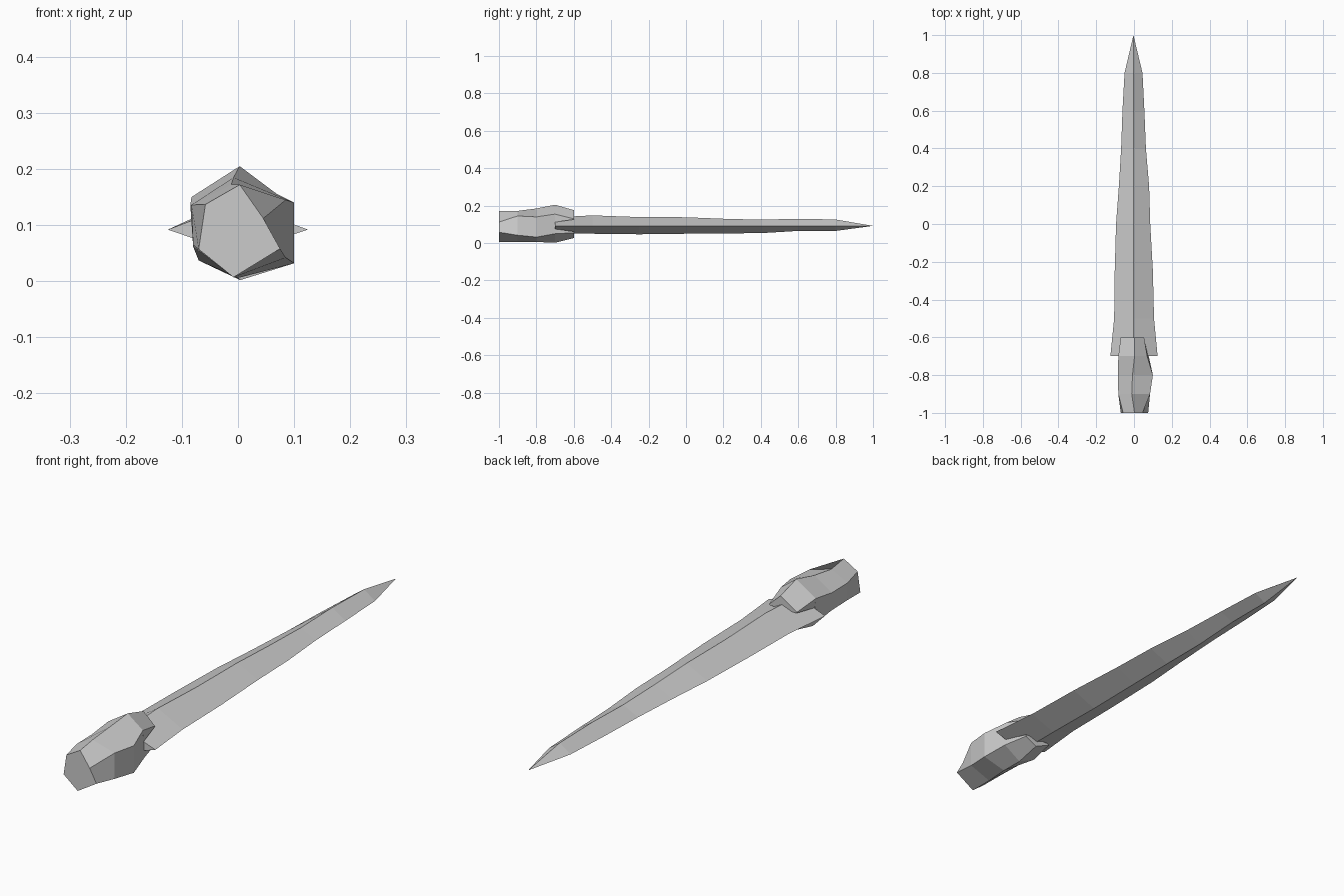
import bpy, bmesh

steel = bpy.data.materials.new("light_grey")
steel.diffuse_color = (0.6, 0.6, 0.6, 1)


def loft(bm, sections):
    """Skin closed rings of (x, y, z) points and cap both ends."""
    rings = [[bm.verts.new(p) for p in s] for s in sections]
    n = len(rings[0])
    for a, b in zip(rings, rings[1:]):
        for i in range(n):
            j = (i + 1) % n
            bm.faces.new((a[i], a[j], b[j], b[i]))
    bm.faces.new(rings[0])
    bm.faces.new(rings[-1])


def finish(bm, name):
    bmesh.ops.remove_doubles(bm, verts=bm.verts, dist=1e-5)
    bmesh.ops.recalc_face_normals(bm, faces=bm.faces)
    mesh = bpy.data.meshes.new(name)
    bm.to_mesh(mesh)
    bm.free()
    mesh.materials.append(steel)
    bpy.context.collection.objects.link(bpy.data.objects.new(name, mesh))


# Blade: diamond sections (y, left x, right x, top z, bottom z) ending in a point
EDGE_Z = 0.092
blade = [
    (-0.70, -0.125, 0.125, 0.138, 0.050),
    (-0.50, -0.105, 0.106, 0.148, 0.050),
    (-0.25, -0.102, 0.100, 0.139, 0.047),
    (0.00, -0.095, 0.086, 0.138, 0.050),
    (0.20, -0.080, 0.080, 0.130, 0.052),
    (0.40, -0.068, 0.063, 0.125, 0.053),
    (0.60, -0.061, 0.055, 0.130, 0.065),
    (0.80, -0.050, 0.045, 0.126, 0.065),
]
bm = bmesh.new()
rings = [[bm.verts.new(p) for p in ((l, y, EDGE_Z), (-0.003, y, t), (r, y, EDGE_Z), (-0.003, y, b))]
         for y, l, r, t, b in blade]
tip = bm.verts.new((-0.003, 1.0, EDGE_Z))
for i in range(4):
    j = (i + 1) % 4
    for a, b in zip(rings, rings[1:]):
        bm.faces.new((a[i], a[j], b[j], b[i]))
    bm.faces.new((rings[-1][i], rings[-1][j], tip))
bm.faces.new(rings[0])
finish(bm, "blade")

# Handle: irregular six-sided grip, points from the top going round to the right
grip = {
    -1.0: [(0.003, 0.172), (0.045, 0.112), (0.075, 0.058), (-0.008, 0.007), (-0.070, 0.057), (-0.058, 0.137)],
    -0.9: [(-0.012, 0.172), (0.085, 0.145), (0.085, 0.042), (-0.008, 0.007), (-0.080, 0.065), (-0.083, 0.136)],
    -0.8: [(-0.008, 0.185), (0.100, 0.140), (0.100, 0.032), (0.000, 0.006), (-0.080, 0.062), (-0.085, 0.136)],
    -0.7: [(0.003, 0.205), (0.070, 0.155), (0.078, 0.050), (0.004, 0.002), (-0.070, 0.037), (-0.083, 0.150)],
}
bm = bmesh.new()
loft(bm, [[(x, y, z) for x, z in pts] for y, pts in grip.items()])
finish(bm, "handle")

# Two prongs clasping the blade, leaving a notch at each side
UP = grip[-0.7]
prongs = {
    "upper_prong": ([UP[5], UP[0], UP[1], (0.074, 0.112), (-0.078, 0.112)],
                    [(-0.070, 0.130), (0.003, 0.176), (0.053, 0.130), (0.052, 0.126), (-0.069, 0.126)]),
    "lower_prong": ([UP[4], UP[3], UP[2], (0.076, 0.075), (-0.076, 0.075)],
                    [(-0.065, 0.058), (0.003, 0.027), (0.053, 0.055), (0.053, 0.062), (-0.067, 0.062)]),
}
for name, (near, far) in prongs.items():
    bm = bmesh.new()
    loft(bm, [[(x, -0.7, z) for x, z in near], [(x, -0.6, z) for x, z in far]])
    finish(bm, name)
